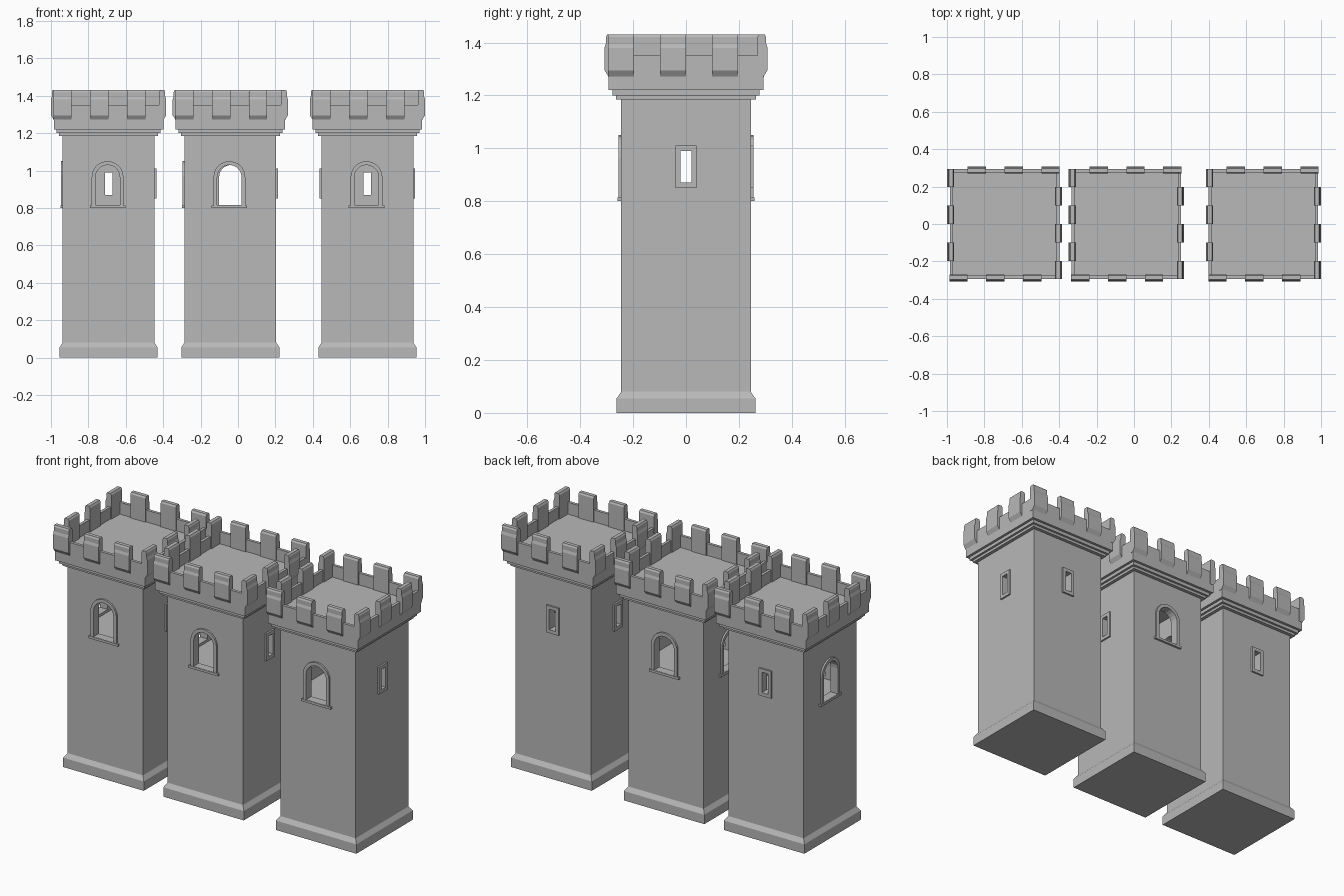
import bpy, bmesh
from math import pi, cos, sin
from mathutils import Matrix

if "Cube" in bpy.data.objects:
    bpy.data.objects.remove(bpy.data.objects["Cube"])

stone = bpy.data.materials.new("grey stone")
stone.use_nodes = True
GREY = (0.48, 0.48, 0.48, 1)
stone.diffuse_color = GREY
stone.node_tree.nodes["Principled BSDF"].inputs["Base Color"].default_value = GREY

WALL = 0.245


def finish(name, bm, x=0.0):
    bmesh.ops.recalc_face_normals(bm, faces=bm.faces)
    mesh = bpy.data.meshes.new(name)
    bm.to_mesh(mesh)
    bm.free()
    mesh.materials.append(stone)
    obj = bpy.data.objects.new(name, mesh)
    obj.location.x = x
    bpy.context.collection.objects.link(obj)
    return obj


def square_loft(bm, profile):
    """Stack square rings given as (half width, height) and cap both ends."""
    rings = [[bm.verts.new((sx * r, sy * r, z)) for sx, sy in ((-1, -1), (1, -1), (1, 1), (-1, 1))]
             for r, z in profile]
    for a, b in zip(rings, rings[1:]):
        for i in range(4):
            j = (i + 1) % 4
            bm.faces.new((a[i], a[j], b[j], b[i]))
    bm.faces.new(rings[0])
    bm.faces.new(rings[-1])


def turned(bm, verts, quarter):
    bmesh.ops.rotate(bm, verts=verts, cent=(0, 0, 0), matrix=Matrix.Rotation(quarter * pi / 2, 3, 'Z'))


def box(bm, x0, x1, y0, y1, z0, z1):
    m = Matrix.Translation(((x0 + x1) / 2, (y0 + y1) / 2, (z0 + z1) / 2)) @ Matrix.Diagonal((x1 - x0, y1 - y0, z1 - z0, 1))
    return bmesh.ops.create_cube(bm, size=1, matrix=m)["verts"]


def outline(kind, border):
    """Window outline on the wall plane, grown by border."""
    if kind == "slit":
        w, lo, hi = 0.02 + border, 0.87 - border, 0.99 + border
        return [(-w, lo), (w, lo), (w, hi), (-w, hi)]
    w, lo, spring, cx = 0.065 + border, 0.815 - border * 0.6, 0.965, -0.005
    arc = [(cx + w * cos(a), spring + w * sin(a)) for a in (pi * i / 10 for i in range(11))]
    return [(cx - w, lo), (cx + w, lo)] + arc


def window_cutter(bm, kind, quarter):
    pts = outline(kind, 0)
    front = [bm.verts.new((x, -0.3, z)) for x, z in pts]
    back = [bm.verts.new((x, -0.15, z)) for x, z in pts]
    bm.faces.new(front)
    bm.faces.new(back)
    for i in range(len(pts)):
        j = (i + 1) % len(pts)
        bm.faces.new((front[i], front[j], back[j], back[i]))
    turned(bm, front + back, quarter)


def window_frame(bm, kind, quarter):
    inner, outer = outline(kind, 0), outline(kind, 0.02)
    y0, y1 = -WALL - 0.01, -WALL + 0.01
    loops = [[bm.verts.new((x, y, z)) for x, z in pts]
             for pts, y in ((outer, y1), (outer, y0), (inner, y0), (inner, y1))]
    n = len(inner)
    for k in range(4):
        a, b = loops[k], loops[(k + 1) % 4]
        for i in range(n):
            j = (i + 1) % n
            bm.faces.new((a[i], a[j], b[j], b[i]))
    verts = [v for loop in loops for v in loop]
    if kind == "arch":
        verts += box(bm, -0.1, 0.09, y0 - 0.003, y1, 0.8, 0.814)
    turned(bm, verts, quarter)


def merlon(bm, start, quarter):
    profile = [(0.292, 1.27), (0.308, 1.295), (0.308, 1.38), (0.303, 1.395),
               (0.303, 1.42), (0.298, 1.43), (0.276, 1.43), (0.27, 1.42), (0.27, 1.27)]
    ends = [[bm.verts.new((x, -d, z)) for d, z in profile] for x in (start, start + 0.098)]
    bm.faces.new(ends[0])
    bm.faces.new(ends[1])
    for i in range(len(profile)):
        j = (i + 1) % len(profile)
        bm.faces.new((ends[0][i], ends[0][j], ends[1][j], ends[1][i]))
    turned(bm, ends[0] + ends[1], quarter)


def cut(target, cutter):
    mod = target.modifiers.new("openings", 'BOOLEAN')
    mod.operation, mod.solver, mod.object = 'DIFFERENCE', 'EXACT', cutter
    bpy.context.view_layer.update()
    result = bpy.data.meshes.new_from_object(target.evaluated_get(bpy.context.evaluated_depsgraph_get()))
    target.modifiers.clear()
    target.data = result
    bpy.data.objects.remove(cutter)


def tower(name, x, kinds):
    # Plinth, shaft, stepped cornice, parapet and sunken deck in one loft
    bm = bmesh.new()
    square_loft(bm, [(0.262, 0), (0.262, 0.055), (WALL, 0.08), (WALL, 1.185), (0.265, 1.185),
                     (0.265, 1.2), (0.278, 1.2), (0.278, 1.22), (0.293, 1.22), (0.293, 1.35),
                     (0.276, 1.35), (0.276, 1.28)])
    body = finish(name + "_body", bm, x)

    # Hollow watch room
    bm = bmesh.new()
    box(bm, -0.205, 0.205, -0.205, 0.205, 0.8, 1.15)
    cut(body, finish("room_cutter", bm, x))

    # Window openings and their frames, front then counter-clockwise
    frames = bmesh.new()
    for q, kind in enumerate(kinds):
        bm = bmesh.new()
        window_cutter(bm, kind, q)
        cut(body, finish("window_cutter", bm, x))
        window_frame(frames, kind, q)
    finish(name + "_window_frames", frames, x)

    # Battlements: three per side, starting at one corner
    bm = bmesh.new()
    for q in range(4):
        for i in range(3):
            merlon(bm, -0.295 + 0.197 * i, q)
    finish(name + "_battlements", bm, x)


tower("right_tower", -0.692, ("arch", "slit", "slit", "arch"))
tower("middle_tower", -0.041, ("arch", "slit", "arch", "arch"))
tower("left_tower", 0.692, ("arch", "slit", "slit", "slit"))
